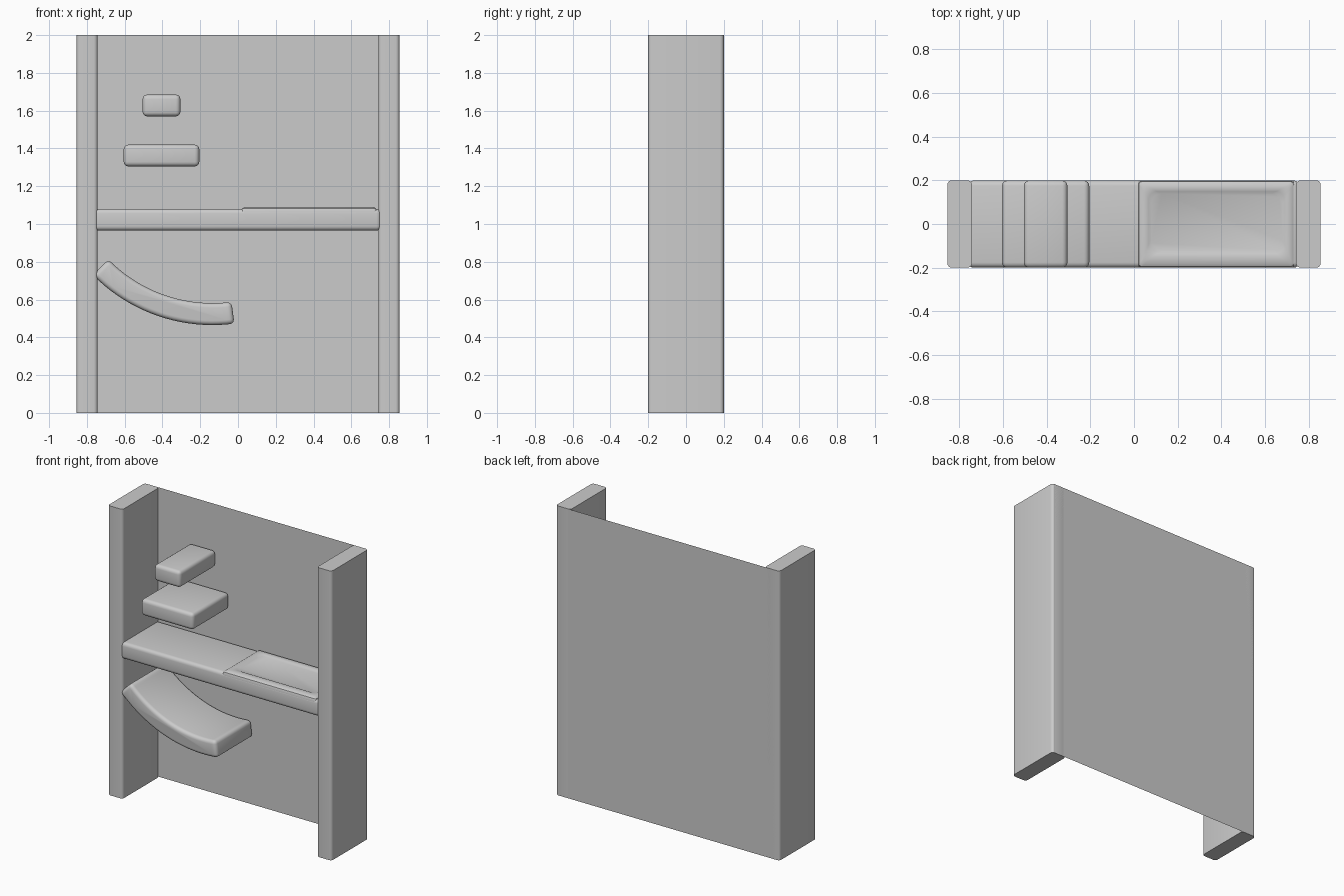
import bpy, bmesh, math

if "Cube" in bpy.data.objects:
    bpy.data.objects.remove(bpy.data.objects["Cube"])


def finish(name, bm, bevel=0.0, edges=None):
    """Bevel chosen edges, turn the bmesh into a smooth-by-angle object."""
    if bevel:
        bmesh.ops.bevel(bm, geom=edges, offset=bevel, segments=4, profile=0.5,
                        affect='EDGES', clamp_overlap=True)
    bmesh.ops.recalc_face_normals(bm, faces=bm.faces[:])
    me = bpy.data.meshes.new(name)
    bm.to_mesh(me)
    bm.free()
    ob = bpy.data.objects.new(name, me)
    bpy.context.collection.objects.link(ob)
    bpy.context.view_layer.objects.active = ob
    for o in bpy.context.selected_objects:
        o.select_set(False)
    ob.select_set(True)
    bpy.ops.object.shade_smooth_by_angle(angle=math.radians(35))
    return ob


def extrude_xz(name, pts, y0, y1, bevel):
    """Extrude an x-z outline along y and round its sharp edges."""
    bm = bmesh.new()
    front = bm.faces.new([bm.verts.new((x, y0, z)) for x, z in pts])
    ext = bmesh.ops.extrude_face_region(bm, geom=[front], use_keep_orig=True)
    for g in ext['geom']:
        if isinstance(g, bmesh.types.BMVert):
            g.co.y = y1
    bmesh.ops.recalc_face_normals(bm, faces=bm.faces[:])
    sharp = [e for e in bm.edges if e.calc_face_angle(0) > 0.6]
    return finish(name, bm, bevel, sharp)


def shelf(name, x0, x1, z0, z1):
    return extrude_xz(name, [(x0, z0), (x1, z0), (x1, z1), (x0, z1)],
                      -0.2, 0.199, 0.024)


# Side posts: only the vertical edges are rounded
for side, name in ((-1, "left_post"), (1, "right_post")):
    bm = bmesh.new()
    bmesh.ops.create_cube(bm, size=1)
    for v in bm.verts:
        v.co = (side * 0.799 + v.co.x * 0.112, v.co.y * 0.4, v.co.z * 2 + 1)
    upright = [e for e in bm.edges
               if abs(e.verts[0].co.z - e.verts[1].co.z) > 1]
    finish(name, bm, 0.02, upright)

# Back panel: a thin sheet
bm = bmesh.new()
bm.faces.new([bm.verts.new(p) for p in
              ((0.84, 0.2, 0), (-0.84, 0.2, 0), (-0.84, 0.2, 2), (0.84, 0.2, 2))])
finish("back_panel", bm)

# Straight shelves
shelf("counter", -0.76, 0.757, 0.965, 1.08)
shelf("middle_shelf", -0.605, -0.205, 1.305, 1.42)
shelf("top_shelf", -0.505, -0.305, 1.57, 1.685)

# Curved ramp: an arc with constant thickness
cx, cz, radius, half = -0.135, 1.353, 0.83, 0.058
steps = 20
arc = [math.radians(-45.5 + 53 * i / steps) for i in range(steps + 1)]


def arc_point(a, r):
    return (cx + r * math.sin(a), cz - r * math.cos(a))


outline = [arc_point(a, radius + half) for a in arc]
outline += [arc_point(a, radius - half) for a in reversed(arc)]
extrude_xz("curved_ramp", outline, -0.2, 0.199, 0.024)


# Shallow tray on the counter: stacked rounded rectangles
def ring(bm, x0, x1, y0, y1, r, z, n=6):
    verts = []
    corners = ((x1 - r, y1 - r), (x0 + r, y1 - r), (x0 + r, y0 + r), (x1 - r, y0 + r))
    for k, (px, py) in enumerate(corners):
        for i in range(n + 1):
            a = math.pi / 2 * (k + i / n)
            verts.append(bm.verts.new((px + r * math.cos(a), py + r * math.sin(a), z)))
    return verts


bm = bmesh.new()
rings = [ring(bm, *spec) for spec in (
    (0.018, 0.735, -0.199, 0.198, 0.015, 1.055),
    (0.018, 0.735, -0.199, 0.198, 0.015, 1.070),
    (0.022, 0.731, -0.195, 0.194, 0.015, 1.082),
    (0.034, 0.719, -0.183, 0.182, 0.015, 1.090),
    (0.055, 0.700, -0.150, 0.160, 0.030, 1.090),
    (0.066, 0.690, -0.136, 0.149, 0.040, 1.087),
    (0.077, 0.680, -0.125, 0.139, 0.050, 1.081))]
for lo, hi in zip(rings, rings[1:]):
    for i in range(len(lo)):
        j = (i + 1) % len(lo)
        bm.faces.new((lo[i], lo[j], hi[j], hi[i]))
bm.faces.new(rings[-1])
bm.faces.new(rings[0][::-1])
finish("counter_tray", bm)
